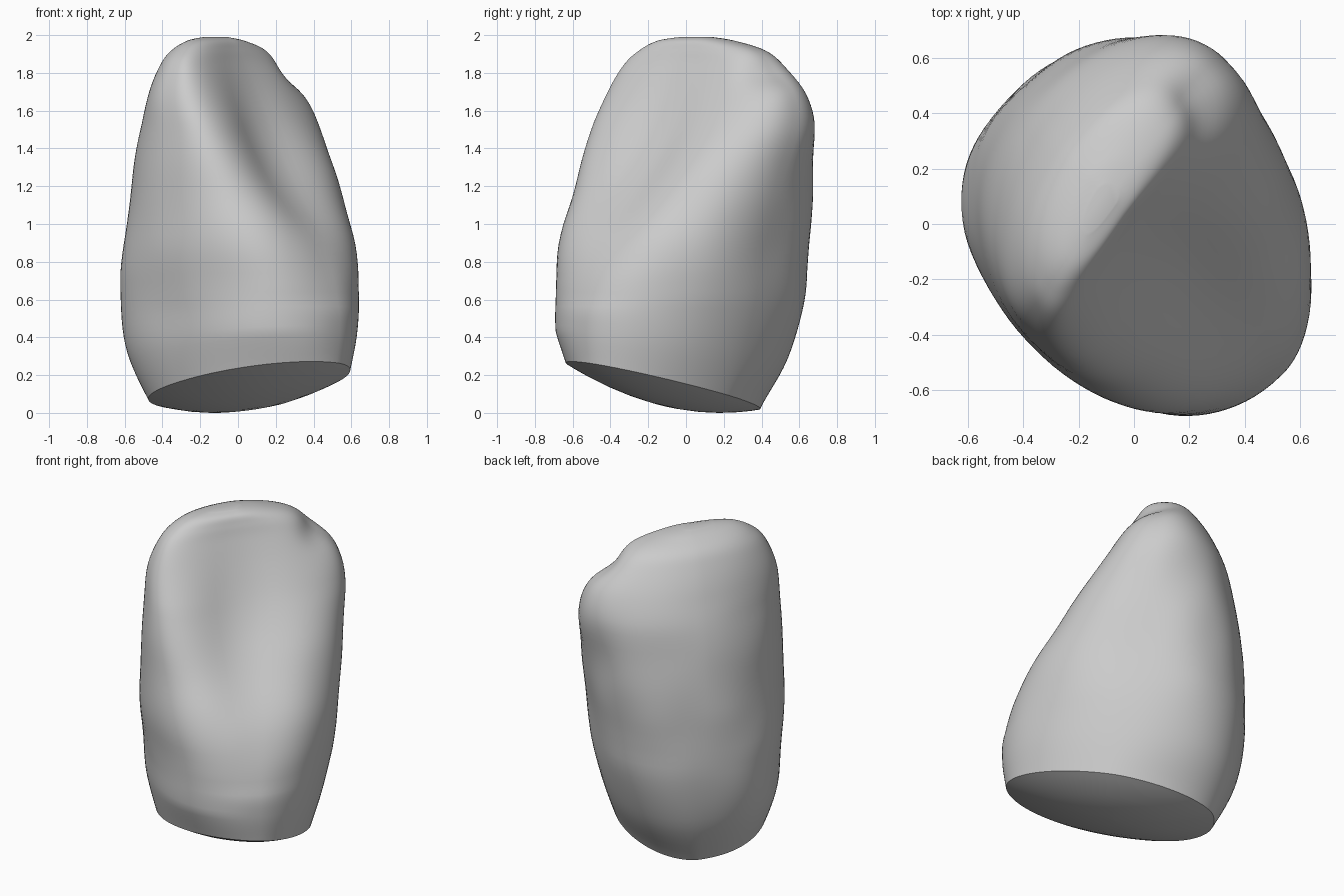
import bpy, bmesh, math
from mathutils import Vector, noise

cube = bpy.data.objects.get("Cube")
if cube:
    bpy.data.objects.remove(cube, do_unlink=True)

SEGMENTS = 96
STEPS = 6
R = math.sqrt(0.5)

# Cross-sections: height, back depth, front depth, side limits, widest line, squareness
SECTIONS = [
    (0, -.46, .74, -.48, .4, .1, 2),
    (.3, -.585, .76, -.525, .48, .05, 2),
    (.6, -.635, .75, -.54, .54, .02, 2),
    (.9, -.635, .66, -.565, .575, 0, 2.2),
    (1.2, -.62, .46, -.56, .615, -.05, 2.6),
    (1.5, -.555, .25, -.55, .645, -.1, 3),
    (1.7, -.48, .12, -.515, .605, -.13, 3),
    (1.85, -.4, .03, -.45, .48, -.13, 3),
    (1.93, -.34, -.01, -.37, .36, -.13, 2.6),
    (1.98, -.25, -.04, -.27, .18, -.13, 2.2),
    (2, -.18, -.09, -.14, .04, -.13, 2),
]


def base_height(x, y):
    return .155 + .08 * (x - .06) - .21 * (y + .13)


def bump(value, centre, width):
    return math.exp(-((value - centre) / width) ** 2)


def blended_sections():
    """Smooth spline through the listed sections."""
    last = len(SECTIONS) - 1
    for i in range(last):
        a, b, c, d = (SECTIONS[min(max(i + k, 0), last)] for k in (-1, 0, 1, 2))
        for s in range(STEPS):
            t = s / STEPS
            yield [q + .5 * t * (r - p + t * (2 * p - 5 * q + 4 * r - w + t * (3 * (q - r) + w - p)))
                   for p, q, r, w in zip(a, b, c, d)]
    yield SECTIONS[-1]


def section_ring(section):
    """One ring, wide at the back and hollowed on the sloping front."""
    z, back, front, v_low, v_high, mid, square = section
    twist = min(1, max(0, (z - .75) / .8))
    ring = []
    for i in range(SEGMENTS):
        angle = math.tau * i / SEGMENTS
        c, s = math.cos(angle), math.sin(angle)
        if c > 0:
            power = square + (.35 * min(1, z / .3) if s < 0 else -.12)
        elif s > 0:
            power = 1.95 + .6 * bump(z, .75, .45) - .25 * bump(z, 0, .2)
        else:
            power = 1.95 + .5 * bump(z, .45, .42) + .2 * bump(z, 0, .3)
        depth = front - mid if c > 0 else mid - back
        width = v_high if s > 0 else -v_low
        u = mid + depth * math.copysign(abs(c) ** (2 / power), c)
        v = width * math.copysign(abs(s) ** (2 / power), s)
        # Hollow in the front slope, between two side ridges
        if c > 0:
            u -= .09 * c * bump(v, -.02, .25) * bump(z, 1.36, .42)
        # The biting edge turns away from the base
        u -= twist * v * (.14 if v > 0 else .18)
        x, y = (u + v) * R, (v - u) * R
        height = z + base_height(x, y) * max(0, 1 - z / .6)
        p = Vector((x, y, height))
        # Notch at one end of the biting edge, then gentle unevenness
        p -= Vector((.04, .02, .03)) * math.exp(-(p - Vector((.22, .43, 1.8))).length_squared / .015)
        p += Vector((x, y, 0)) * .02 * noise.noise(p * 3) * min(1, z)
        ring.append(p)
    return ring


def domed_base(outer):
    """Rings of the shallow dome under the tilted cut, from the middle outwards."""
    centre = sum(outer, Vector()) / SEGMENTS
    for f in (.02, .2, .4, .6, .8, .92):
        ring = [centre.lerp(p, f) for p in outer]
        for p in ring:
            p.z -= .103 * (1 - f * f)
        yield ring


body = [section_ring(s) for s in blended_sections()]
rings = list(domed_base(body[0])) + body
lowest = min(p.z for ring in rings for p in ring)

# Loft all rings into one closed skin that stands on the ground
bm = bmesh.new()
loops = [[bm.verts.new((p.x, p.y, p.z - lowest)) for p in ring] for ring in rings]
for low, high in zip(loops, loops[1:]):
    for i in range(SEGMENTS):
        j = (i + 1) % SEGMENTS
        bm.faces.new((low[i], low[j], high[j], high[i]))
bm.faces.new(loops[0][::-1])
bm.faces.new(loops[-1])
bmesh.ops.recalc_face_normals(bm, faces=bm.faces)

mesh = bpy.data.meshes.new("tooth_crown")
bm.to_mesh(mesh)
bm.free()
crown = bpy.data.objects.new("tooth_crown", mesh)
bpy.context.collection.objects.link(crown)

grey = bpy.data.materials.new("light_grey")
grey.use_nodes = True
colour = (.6, .6, .6, 1)
grey.diffuse_color = colour
grey.node_tree.nodes["Principled BSDF"].inputs["Base Color"].default_value = colour
mesh.materials.append(grey)

bpy.context.view_layer.objects.active = crown
crown.select_set(True)
bpy.ops.object.shade_smooth_by_angle(angle=math.radians(40))
